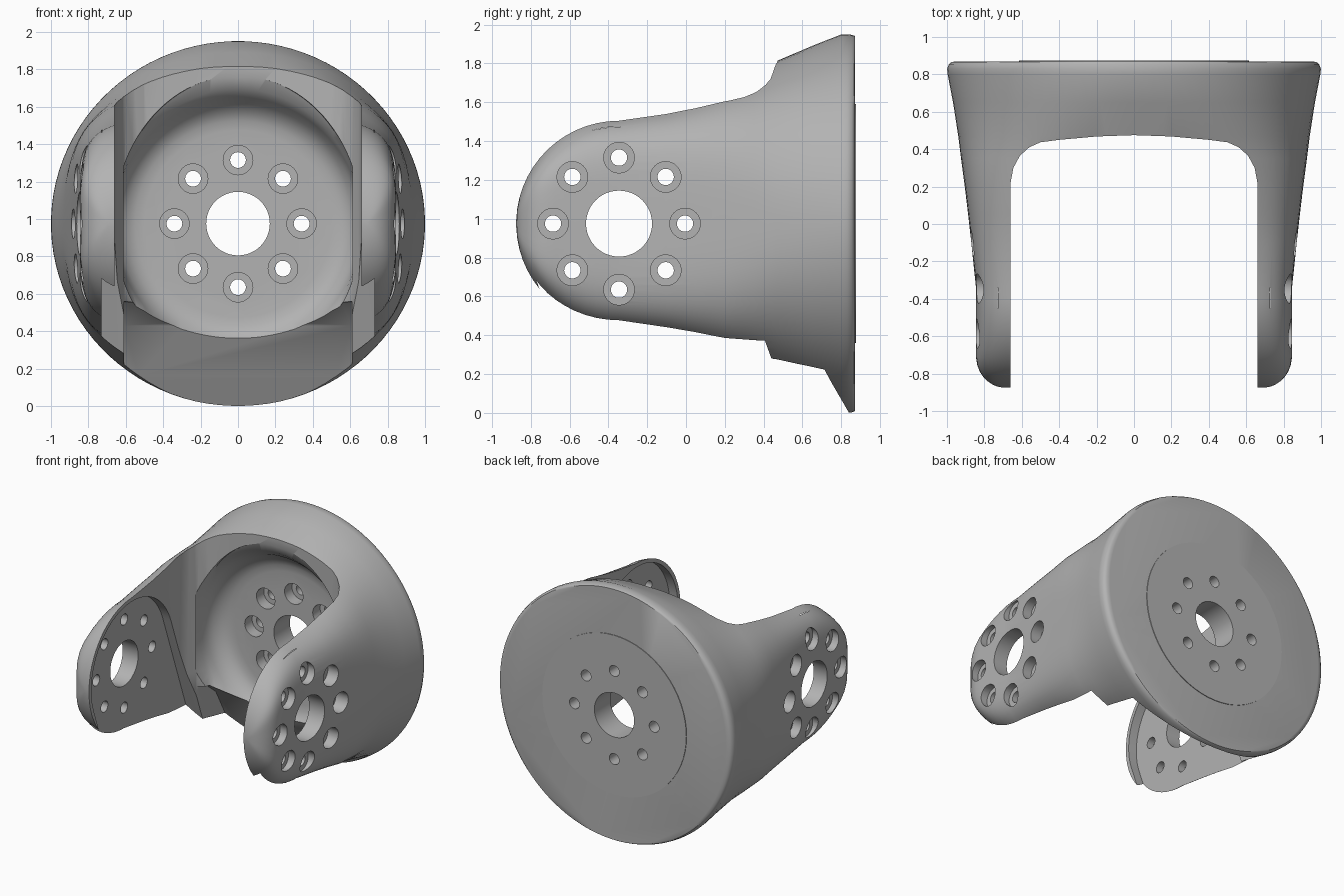
import bpy, bmesh, math
from mathutils import Matrix, Vector

cube = bpy.data.objects.get("Cube")
if cube:
    bpy.data.objects.remove(cube, do_unlink=True)

MID = 0.975            # height of the main axis
HUB = -0.345           # depth position of the arm hubs
ARM = 0.66             # inner face of the arms
END_R = 0.53           # radius of the arm ends

grey = bpy.data.materials.new("plain grey")
grey.use_nodes = True
colour = (0.45, 0.45, 0.45, 1)
grey.diffuse_color = colour
grey.node_tree.nodes["Principled BSDF"].inputs["Base Color"].default_value = colour


def finish(bm, name):
    bmesh.ops.recalc_face_normals(bm, faces=bm.faces)
    mesh = bpy.data.meshes.new(name)
    bm.to_mesh(mesh)
    bm.free()
    mesh.materials.append(grey)
    obj = bpy.data.objects.new(name, mesh)
    bpy.context.collection.objects.link(obj)
    return obj


def loft(name, rows, count=96):
    """Skin rounded sections (y, half width, half height, squareness)."""
    bm = bmesh.new()
    rings = []
    for y, a, b, n in rows:
        ring = []
        for i in range(count):
            t = math.tau * (i + 0.5) / count
            c, s = math.cos(t), math.sin(t)
            x = math.copysign(a * abs(c) ** (2 / n), c)
            z = math.copysign(b * abs(s) ** (2 / n), s)
            ring.append(bm.verts.new((x, y, MID + z)))
        rings.append(ring)
    for r0, r1 in zip(rings, rings[1:]):
        for i in range(count):
            j = (i + 1) % count
            bm.faces.new((r0[i], r0[j], r1[j], r1[i]))
    bm.faces.new(rings[0])
    bm.faces.new(rings[-1])
    return finish(bm, name)


def prism(name, points, offset):
    """Extrude a closed outline of 3D points along an offset."""
    bm = bmesh.new()
    face = bm.faces.new([bm.verts.new(p) for p in points])
    new = bmesh.ops.extrude_face_region(bm, geom=[face])["geom"]
    verts = [v for v in new if isinstance(v, bmesh.types.BMVert)]
    bmesh.ops.translate(bm, verts=verts, vec=offset)
    return finish(bm, name)


def rod(name, start, end, radius, segments=32):
    start, end = Vector(start), Vector(end)
    axis = end - start
    bm = bmesh.new()
    turn = axis.to_track_quat("Z", "Y").to_matrix().to_4x4()
    bmesh.ops.create_cone(bm, cap_ends=True, segments=segments, radius1=radius,
                          radius2=radius, depth=axis.length,
                          matrix=Matrix.Translation((start + end) / 2) @ turn)
    return finish(bm, name)


def carve(obj, cutters):
    for cutter in cutters:
        mod = obj.modifiers.new("cut", "BOOLEAN")
        mod.operation = "DIFFERENCE"
        mod.solver = "EXACT"
        mod.object = cutter
    deps = bpy.context.evaluated_depsgraph_get()
    mesh = bpy.data.meshes.new_from_object(obj.evaluated_get(deps))
    obj.modifiers.clear()
    obj.data = mesh


def circle_of_eight(radius=0.34):
    for k in range(8):
        t = math.tau * k / 8
        yield radius * math.cos(t), radius * math.sin(t)


# Outer body: rounded arm ends, flaring back to a round flange
sections = []
for k in range(14):
    t = math.radians(88 - 88 * k / 14)
    y = HUB - END_R * math.sin(t)
    inset = max(0, 1 - (y - HUB + END_R) / 0.17)
    sections.append((y, 0.69 + 0.155 * math.sqrt(1 - inset ** 2), END_R * math.cos(t), 5))
sections += [(HUB, 0.845, END_R, 5), (-0.1, 0.87, 0.565, 4.6), (0.05, 0.887, 0.595, 4),
             (0.2, 0.905, 0.63, 3.5), (0.35, 0.925, 0.65, 2.9), (0.47, 0.94, 0.665, 2.4),
             (0.65, 0.968, 0.7, 2.15), (0.8, 0.997, 0.731, 2), (0.83, 1, 0.733, 2),
             (0.855, 0.99, 0.725, 2), (0.866, 0.975, 0.713, 2), (0.87, 0.95, 0.695, 2)]
yoke = loft("yoke_body", [(y, a, h / (1 - (ARM / a) ** n) ** (1 / n), n)
                          for y, a, h, n in sections])

# Raised round pad on the back
back_pad = rod("back_pad", (0, 0.865, MID), (0, 0.875, MID), 0.615, 64)

# Gap between the arms
side = [(ARM, -1), (ARM, 0.22), (0.645, 0.3), (0.61, 0.365), (0.56, 0.41),
        (0.5, 0.437), (0.4, 0.45), (0.2, 0.468)]
outline = side + [(0, 0.475)] + [(-x, y) for x, y in reversed(side)]
shape_cuts = [prism("arm_gap", [(x, y, -1) for x, y in outline], (0, 0, 4))]

# Round pocket behind the gap
shape_cuts.append(loft("pocket", [(0.36, ARM, 0.81, 2), (0.47, ARM, 0.79, 2),
                                  (0.5, ARM, 0.72, 2), (0.55, ARM, 0.675, 2),
                                  (0.61, 0.64, 0.64, 2), (0.655, 0.595, 0.595, 2),
                                  (0.674, 0.55, 0.55, 2), (0.68, 0.5, 0.5, 2)]))

# Sloping cut under the pocket
slope = [(-1, -0.2), (0.95, -0.2), (0.84, 0), (0.75, 0.155), (0.6, 0.43),
         (0.45, 0.55), (0, 0.6), (-1, 0.6)]
shape_cuts.append(prism("lower_slope", [(-0.61, y, z) for y, z in slope], (1.22, 0, 0)))

# Slots in the inner arm faces, round on top and open below
tilt = math.radians(20)
slot = []
for k in range(41):
    t = tilt + math.pi * k / 40
    slot.append((HUB + 0.5 * math.cos(t), MID + 0.5 * math.sin(t)))
for y, z in (slot[-1], slot[0]):
    slot.append((y + 1.5 * math.sin(tilt), z - 1.5 * math.cos(tilt)))
for sx in (-1, 1):
    shape_cuts.append(prism("arm_slot", [(sx * 0.6, y, z) for y, z in slot],
                            (sx * 0.13, 0, 0)))

# Hub holes and bolt holes in both arms
for sx in (-1, 1):
    shape_cuts.append(rod("arm_bore", (sx * 0.5, HUB, MID), (sx * 1.2, HUB, MID), 0.17, 48))
    for u, v in circle_of_eight():
        y, z = HUB + u, MID + v
        shape_cuts.append(rod("arm_bolt", (sx * 0.5, y, z), (sx * 1.2, y, z), 0.042))
        shape_cuts.append(rod("arm_sink", (sx * 0.785, y, z), (sx * 1.2, y, z), 0.079))

# Centre hole and bolt holes through the back
back_cuts = [rod("back_bore", (0, 0.5, MID), (0, 1, MID), 0.17, 48)]
for u, v in circle_of_eight():
    back_cuts.append(rod("back_bolt", (u, 0.5, MID + v), (u, 1, MID + v), 0.042))
    shape_cuts.append(rod("back_sink", (u, 0.5, MID + v), (u, 0.77, MID + v), 0.079))

carve(yoke, shape_cuts + back_cuts)
carve(back_pad, back_cuts)
for cutter in shape_cuts + back_cuts:
    bpy.data.objects.remove(cutter, do_unlink=True)

for obj in (yoke, back_pad):
    bpy.ops.object.select_all(action="DESELECT")
    obj.select_set(True)
    bpy.context.view_layer.objects.active = obj
    bpy.ops.object.shade_smooth_by_angle(angle=math.radians(32))
